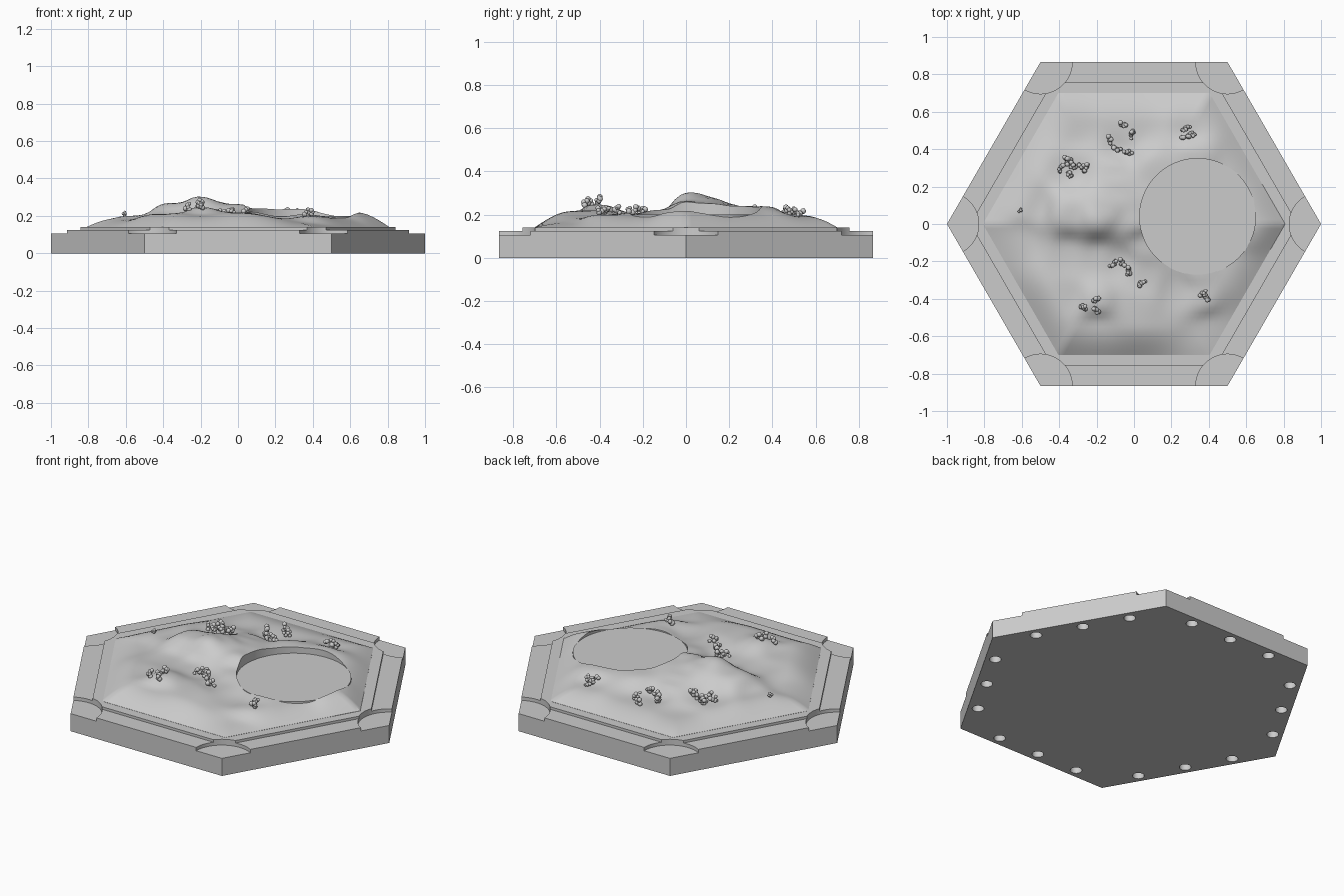
import bpy, bmesh, math, random
from mathutils import Matrix, Vector

random.seed(7)
if "Cube" in bpy.data.objects:
    bpy.data.objects.remove(bpy.data.objects["Cube"])

stone = bpy.data.materials.new("plain_grey")
stone.use_nodes = True
GREY = (0.6, 0.6, 0.6, 1)
stone.diffuse_color = GREY
stone.node_tree.nodes["Principled BSDF"].inputs["Base Color"].default_value = GREY


def finish(bm, name):
    bmesh.ops.recalc_face_normals(bm, faces=bm.faces)
    mesh = bpy.data.meshes.new(name)
    bm.to_mesh(mesh)
    bm.free()
    mesh.materials.append(stone)
    ob = bpy.data.objects.new(name, mesh)
    bpy.context.collection.objects.link(ob)
    return ob


def activate(ob):
    bpy.ops.object.select_all(action='DESELECT')
    ob.select_set(True)
    bpy.context.view_layer.objects.active = ob


def prisms(name, centres, radius, low, high, sides):
    """Upright prisms of equal size, joined in one object."""
    bm = bmesh.new()
    for x, y in centres:
        place = Matrix.Translation((x, y, (low + high) / 2))
        bmesh.ops.create_cone(bm, cap_ends=True, segments=sides, radius1=radius,
                              radius2=radius, depth=high - low, matrix=place)
    return finish(bm, name)


def hexagon(name, radius, low, high):
    ob = prisms(name, [(0, 0)], radius, low, high, 6)
    # Points of the hexagon lie on the x axis
    if max(v.co.x for v in ob.data.vertices) < radius * 0.95:
        ob.data.transform(Matrix.Rotation(math.pi / 6, 4, 'Z'))
    return ob


def carve(ob, cutter):
    mod = ob.modifiers.new("carve", 'BOOLEAN')
    mod.operation = 'DIFFERENCE'
    mod.solver = 'EXACT'
    mod.object = cutter
    activate(ob)
    bpy.ops.object.modifier_apply(modifier=mod.name)


# Hexagonal base and raised plate, with round recesses at the corners
base = hexagon("base", 1, 0, 0.125)
plate = hexagon("plate", 0.875, 0.12, 0.14)
corners = [(math.cos(i * math.pi / 3), math.sin(i * math.pi / 3)) for i in range(6)]
corner_cutter = prisms("corner_cutter", corners, 0.17, 0.105, 0.3, 64)
carve(base, corner_cutter)
carve(plate, corner_cutter)

# Round sockets under each edge
sockets = []
for i in range(6):
    a = math.pi / 6 + i * math.pi / 3
    out, along = Vector((math.cos(a), math.sin(a))), Vector((-math.sin(a), math.cos(a)))
    sockets += [out * 0.81 + along * s for s in (-0.27, 0, 0.27)]
socket_cutter = prisms("socket_cutter", sockets, 0.032, -0.05, 0.055, 24)
carve(base, socket_cutter)

# Hills: spot heights blended together, falling to the plate at the rim
SPOTS = [
    (-.2, .03, .31), (-.35, .05, .27), (-.15, .1, .28), (-.1, .2, .25), (0, 0, .27),
    (-.1, .3, .23), (-.08, .4, .17), (-.05, .55, .18), (-.33, .3, .19), (-.55, .1, .2),
    (-.6, -.1, .18), (-.35, -.15, .2), (-.2, -.17, .2), (-.08, -.2, .19), (.04, -.1, .22),
    (-.2, -.42, .25), (-.35, -.4, .21), (-.2, -.55, .2), (0, -.4, .22), (.05, -.3, .2),
    (.25, -.35, .18), (.38, -.4, .2), (.4, -.55, .16), (.55, -.25, .19), (.34, -.25, .21),
    (.65, 0, .22), (.55, .3, .21), (.3, .38, .24), (.3, .5, .19), (.1, .3, .24),
    (.05, .05, .25), (0, .5, .18), (-.3, .5, .17),
]
INNER = 0.7


def height(x, y):
    total = weight = 0
    for sx, sy, sz in SPOTS:
        w = 1 / ((x - sx) ** 2 + (y - sy) ** 2 + 0.004) ** 2
        total += w * sz
        weight += w
    reach = max(abs(y), abs(x) * math.cos(math.pi / 6) + abs(y) / 2)
    ramp = max(0, min(1, (INNER - reach) / 0.16))
    return 0.141 + (total / weight - 0.141) * math.sin(ramp * math.pi / 2)


bm = bmesh.new()
bmesh.ops.create_circle(bm, cap_ends=True, cap_tris=True, segments=6,
                        radius=INNER / math.cos(math.pi / 6))
if max(v.co.x for v in bm.verts) < INNER * 1.1:
    bmesh.ops.rotate(bm, verts=bm.verts, matrix=Matrix.Rotation(math.pi / 6, 3, 'Z'))
bmesh.ops.subdivide_edges(bm, edges=bm.edges[:], cuts=27, use_grid_fill=True)
for v in bm.verts:
    v.co.z = 0.12
raised = bmesh.ops.extrude_face_region(bm, geom=bm.faces[:], use_keep_orig=True)
for v in raised["geom"]:
    if isinstance(v, bmesh.types.BMVert):
        v.co.z = height(v.co.x, v.co.y)
hills = finish(bm, "hills")

# Level round clearing sunk into the hills
CLEARING = (0.34, 0.04)
clearing_cutter = prisms("clearing_cutter", [CLEARING], 0.31, 0.195, 0.5, 96)
carve(hills, clearing_cutter)
clearing = prisms("clearing_floor", [CLEARING], 0.312, 0.13, 0.2, 96)

for cutter in (corner_cutter, socket_cutter, clearing_cutter):
    bpy.data.objects.remove(cutter)

# Small shrubs, each a heap of rounded lumps
SHRUBS = {
    "west_thicket": [(-.39, .3), (-.36, .34), (-.34, .26), (-.33, .31), (-.29, .31),
                     (-.26, .3), (-.34, .34)],
    "north_shrubs": [(-.06, .53), (-.01, .48), (-.13, .45), (-.09, .4), (-.03, .385)],
    "north_east_shrubs": [(.28, .51), (.28, .47), (.32, .48)],
    "lone_shrub": [(-.61, .07)],
    "middle_shrubs": [(-.11, -.21), (-.06, -.21), (-.025, -.25), (.04, -.32)],
    "hilltop_shrubs": [(-.275, -.44), (-.2, -.405), (-.2, -.465)],
    "south_east_shrubs": [(.37, -.37), (.39, -.395)],
}
for name, spots in SHRUBS.items():
    bm = bmesh.new()
    size = 0.6 if len(spots) == 1 else 1
    for x, y in spots:
        turn = random.uniform(0, math.pi)
        ground = height(x, y)
        for k in range(7):
            side = random.uniform(-0.02, 0.02)
            off = Vector((side * math.cos(turn), side * math.sin(turn), 0.006 + k * 0.005))
            off += Vector((random.uniform(-1, 1), random.uniform(-1, 1), 0)) * 0.008
            place = Matrix.Translation(Vector((x, y, ground)) + off * size)
            bmesh.ops.create_icosphere(bm, subdivisions=2, matrix=place,
                                       radius=random.uniform(0.009, 0.014) * size)
    finish(bm, name)

# Smooth shading with crisp edges
for ob in list(bpy.context.collection.objects):
    if ob.type == 'MESH':
        activate(ob)
        bpy.ops.object.shade_smooth_by_angle(angle=math.radians(35))
